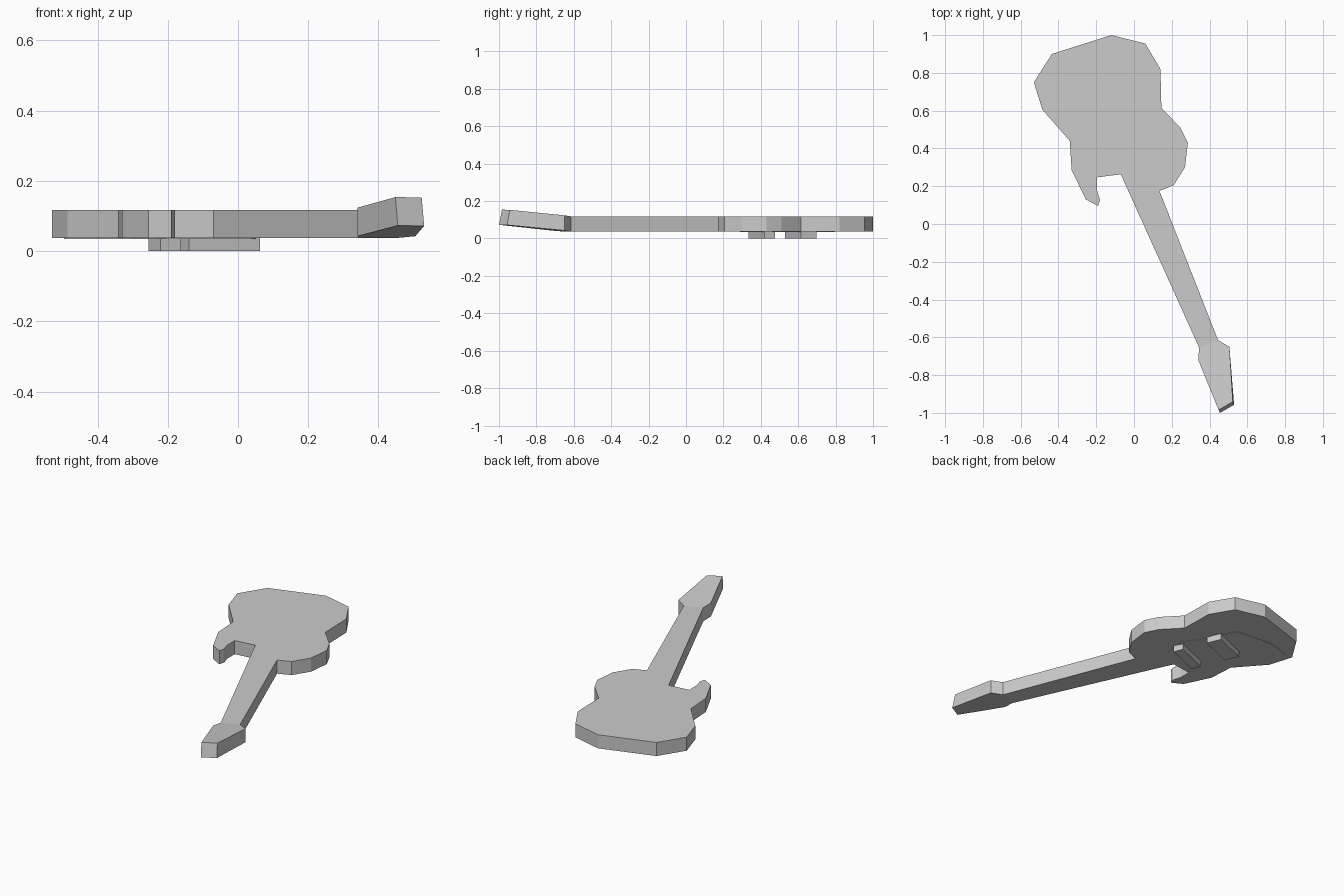
import bpy, bmesh
from mathutils import Vector

cube = bpy.data.objects.get("Cube")
if cube:
    bpy.data.objects.remove(cube, do_unlink=True)

grey = bpy.data.materials.new("plain grey")
grey.use_nodes = True
grey.diffuse_color = (0.6, 0.6, 0.6, 1)
grey.node_tree.nodes["Principled BSDF"].inputs["Base Color"].default_value = (0.6, 0.6, 0.6, 1)

Z0, Z1 = 0.037, 0.118                       # face and back of the body
NECK = Vector((0.39, -0.92)).normalized()   # direction along the neck
ACROSS = Vector((-NECK.y, NECK.x))          # direction across the neck


def slab(name, low, high, open_sides=()):
    """Closed slab between two matching outlines; open_sides are left unfilled."""
    bm = bmesh.new()
    a = [bm.verts.new(p) for p in low]
    b = [bm.verts.new(p) for p in high]
    bm.faces.new(a[::-1])
    bm.faces.new(b)
    n = len(a)
    for i in range(n):
        if i not in open_sides:
            j = (i + 1) % n
            bm.faces.new((a[i], a[j], b[j], b[i]))
    bmesh.ops.recalc_face_normals(bm, faces=bm.faces)
    mesh = bpy.data.meshes.new(name)
    bm.to_mesh(mesh)
    bm.free()
    mesh.materials.append(grey)
    obj = bpy.data.objects.new(name, mesh)
    bpy.context.collection.objects.link(obj)
    return obj


def flat_slab(name, outline, z0, z1, open_sides=()):
    return slab(name, [(x, y, z0) for x, y in outline],
                [(x, y, z1) for x, y in outline], open_sides)


# Body and neck share one outline; it starts and ends at the neck's far end
neck_left, neck_right = (0.345, -0.655), (0.445, -0.615)
body = [neck_right, (0.135, 0.175), (0.21, 0.205), (0.27, 0.30), (0.285, 0.43),
        (0.245, 0.51), (0.145, 0.615), (0.14, 0.82), (0.06, 0.955), (-0.12, 1.0),
        (-0.435, 0.90), (-0.53, 0.75), (-0.485, 0.605), (-0.34, 0.44),
        (-0.33, 0.285), (-0.255, 0.13), (-0.19, 0.095), (-0.18, 0.127),
        (-0.195, 0.175), (-0.195, 0.247), (-0.07, 0.263), neck_left]
flat_slab("body_and_neck", body, Z0, Z1, open_sides=(len(body) - 1,))

# Headstock tilts away from the playing face, its end cut square to the tilt
head = [neck_left, (0.34, -0.72), (0.455, -1.0), (0.53, -0.957), (0.505, -0.65), neck_right]
low, high = [], []
for i, (x, y) in enumerate(head):
    along = (Vector((x, y)) - Vector(neck_left)).dot(NECK)
    rise = 0 if i in (0, 5) else 0.1 * along
    shift = (-0.007, 0.016) if i in (2, 3) else (0, 0)
    low.append((x, y, Z0 + rise))
    high.append((x + shift[0], y + shift[1], Z1 + rise))
slab("headstock", low, high, open_sides=(5,))

# Thin pickguard on the playing face
guard = [(0.04, 0.334), (0.057, 0.48), (-0.107, 0.776), (-0.28, 0.79), (-0.346, 0.794),
         (-0.485, 0.75), (-0.495, 0.68), (-0.305, 0.565), (-0.235, 0.44),
         (-0.207, 0.308), (-0.155, 0.29)]
flat_slab("pickguard", guard, Z0 - 0.002, Z0 + 0.001)

# Pickups, set square to the neck
for name, corner, length in (("neck_pickup", (-0.14, 0.335), 0.06),
                             ("bridge_pickup", (-0.22, 0.53), 0.09)):
    c = Vector(corner)
    w, l = ACROSS * 0.22, -NECK * length
    flat_slab(name, [tuple(p) for p in (c, c + w, c + w + l, c + l)], 0, Z0)
